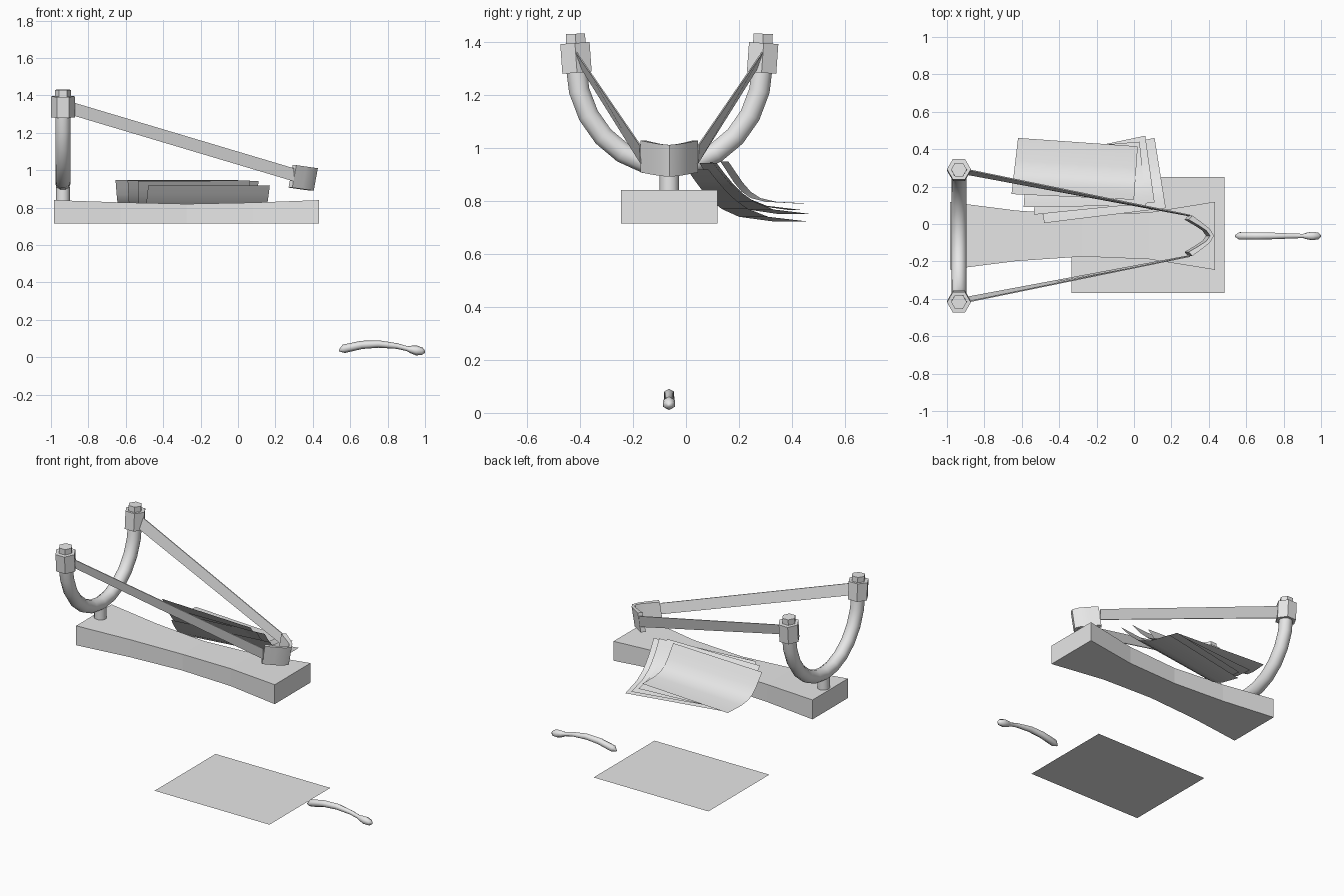
import bpy, math
from mathutils import Vector

if "Cube" in bpy.data.objects:
    bpy.data.objects.remove(bpy.data.objects["Cube"])

MID_Y = -0.063      # symmetry plane of the launcher
FORK_X = -0.936

grey = bpy.data.materials.new("light_grey")
grey.diffuse_color = (0.8, 0.8, 0.8, 1)
grey.use_nodes = True
grey.node_tree.nodes["Principled BSDF"].inputs["Base Color"].default_value = grey.diffuse_color


def make(name, verts, faces, smooth=None):
    me = bpy.data.meshes.new(name)
    me.from_pydata([tuple(v) for v in verts], [], faces)
    me.materials.append(grey)
    if smooth:
        me.shade_smooth()
        me.set_sharp_from_angle(angle=math.radians(smooth))
    ob = bpy.data.objects.new(name, me)
    bpy.context.collection.objects.link(ob)
    return ob


def loft(name, rings, smooth=None):
    """Skin equal-sized closed rings and cap both ends."""
    n = len(rings[0])
    faces = [(i * n + j, i * n + (j + 1) % n, (i + 1) * n + (j + 1) % n, (i + 1) * n + j)
             for i in range(len(rings) - 1) for j in range(n)]
    last = (len(rings) - 1) * n
    faces += [tuple(reversed(range(n))), tuple(range(last, last + n))]
    return make(name, [v for r in rings for v in r], faces, smooth)


def sweep(name, path, radii, side, n, smooth=None, turn=0.0):
    """Round tube along a flat path; side is the normal of the path's plane."""
    pts, side, rings = [Vector(p) for p in path], Vector(side), []
    for i, p in enumerate(pts):
        t = (pts[min(i + 1, len(pts) - 1)] - pts[max(i - 1, 0)]).normalized()
        up = t.cross(side)
        angles = [turn + 2 * math.pi * k / n for k in range(n)]
        rings.append([p + radii[i] * (math.cos(a) * side + math.sin(a) * up) for a in angles])
    return loft(name, rings, smooth)


# Waisted base board
rings = []
for i, (half, top) in enumerate([(.18, .84), (.135, .828), (.111, .82), (.125, .827), (.182, .84)]):
    x = -0.983 + i * 0.354
    rings.append([(x, MID_Y - half, .715), (x, MID_Y + half, .715),
                  (x, MID_Y + half, top), (x, MID_Y - half, top)])
loft("base_board", rings)

# Short post and U-shaped fork
sweep("fork_post", [(FORK_X, MID_Y, .82), (FORK_X, MID_Y, .91)], [.037] * 2, (1, 0, 0), 12, 40)
arc = [math.pi * (1 + k / 12) for k in range(13)]
sweep("fork", [(FORK_X, MID_Y + .352 * math.cos(a), 1.315 + .385 * math.sin(a)) for a in arc],
      [.041] * 13, (1, 0, 0), 10, 50)

for s, side in ((-1, "front"), (1, "back")):
    # Hexagonal fork tip with a smaller knob
    y = MID_Y + s * .352
    sweep(side + "_fork_tip", [(FORK_X, y - s * .004, 1.283), (FORK_X, y + s * .004, 1.395)],
          [.064] * 2, (1, 0, 0), 6)
    sweep(side + "_knob", [(FORK_X, y, 1.38), (FORK_X, y + s * .002, 1.43)],
          [.042] * 2, (1, 0, 0), 6)
    # Flat elastic band, slightly twisted at the tip
    ends = []
    for x, top, z_top, low, z_low in ((-.90, .356, 1.368, .33, 1.298), (.30, .11, 1.01, .106, .94)):
        ends.append([(x, MID_Y + s * top - .003, z_top), (x, MID_Y + s * top + .003, z_top),
                     (x, MID_Y + s * low + .003, z_low), (x, MID_Y + s * low - .003, z_low)])
    loft(side + "_band", ends)

# Curved pouch, leaning slightly forward
rings = []
for x, off in ((.29, -.108), (.345, -.068), (.385, -.035), (.405, 0),
               (.385, .035), (.345, .068), (.29, .108)):
    drop = (x - .29) * .14
    y = MID_Y + off
    rings.append([(x, y, .907 - drop), (x + .022, y, 1.027 - drop),
                  (x + .002, y * .8 + MID_Y * .2, 1.027 - drop),
                  (x - .02, y * .8 + MID_Y * .2, .907 - drop)])
loft("pouch", rings, 30)

# Fanned stack of drooping sheets: near left, near right, far left, far right, heights
STEEP = ((0, 0), (.09, .25), (.18, .5), (.28, .72), (.4, .87), (.6, .96), (1, 1))
GENTLE = ((0, 0), (.09, .22), (.18, .42), (.28, .6), (.4, .76), (.6, .91), (1, 1))
SHEETS = [
    ((-.655, .16), (0, .13), (-.62, .46), (.02, .415), .948, .79, STEEP),
    ((-.59, .09), (.065, .10), (-.57, .39), (.03, .44), .946, .765, GENTLE),
    ((-.535, .05), (.11, .115), (-.52, .35), (.06, .472), .943, .75, GENTLE),
    ((-.48, .005), (.17, .085), (-.53, .33), (.11, .46), .918, .722, GENTLE),
]
for k, (nl, nr, fl, fr, z0, z1, bend) in enumerate(SHEETS):
    verts = []
    for t, d in bend:
        z = z0 + (z1 - z0) * d
        for a, b in ((nl, fl), (nr, fr)):
            verts.append((a[0] + (b[0] - a[0]) * t, a[1] + (b[1] - a[1]) * t, z))
    make("sheet_%d" % (k + 1), verts,
         [(2 * i, 2 * i + 1, 2 * i + 3, 2 * i + 2) for i in range(len(bend) - 1)], 60)

# Flat sheet lying on the ground
make("ground_sheet", [(-.335, -.37, 0), (.483, -.37, 0), (.483, .25, 0), (-.335, .25, 0)],
     [(0, 1, 2, 3)])

# Arched handle with a bulb at the end
HANDLE = [(.54, .035, .004), (.565, .045, .023), (.66, .066, .022), (.75, .071, .02),
          (.85, .06, .015), (.905, .046, .013), (.925, .042, .02), (.955, .036, .026),
          (.985, .031, .02), (1.0, .029, .005)]
sweep("handle", [(x, -.064, z) for x, z, r in HANDLE], [r for x, z, r in HANDLE],
      (0, 1, 0), 6, 80, math.pi / 6)
